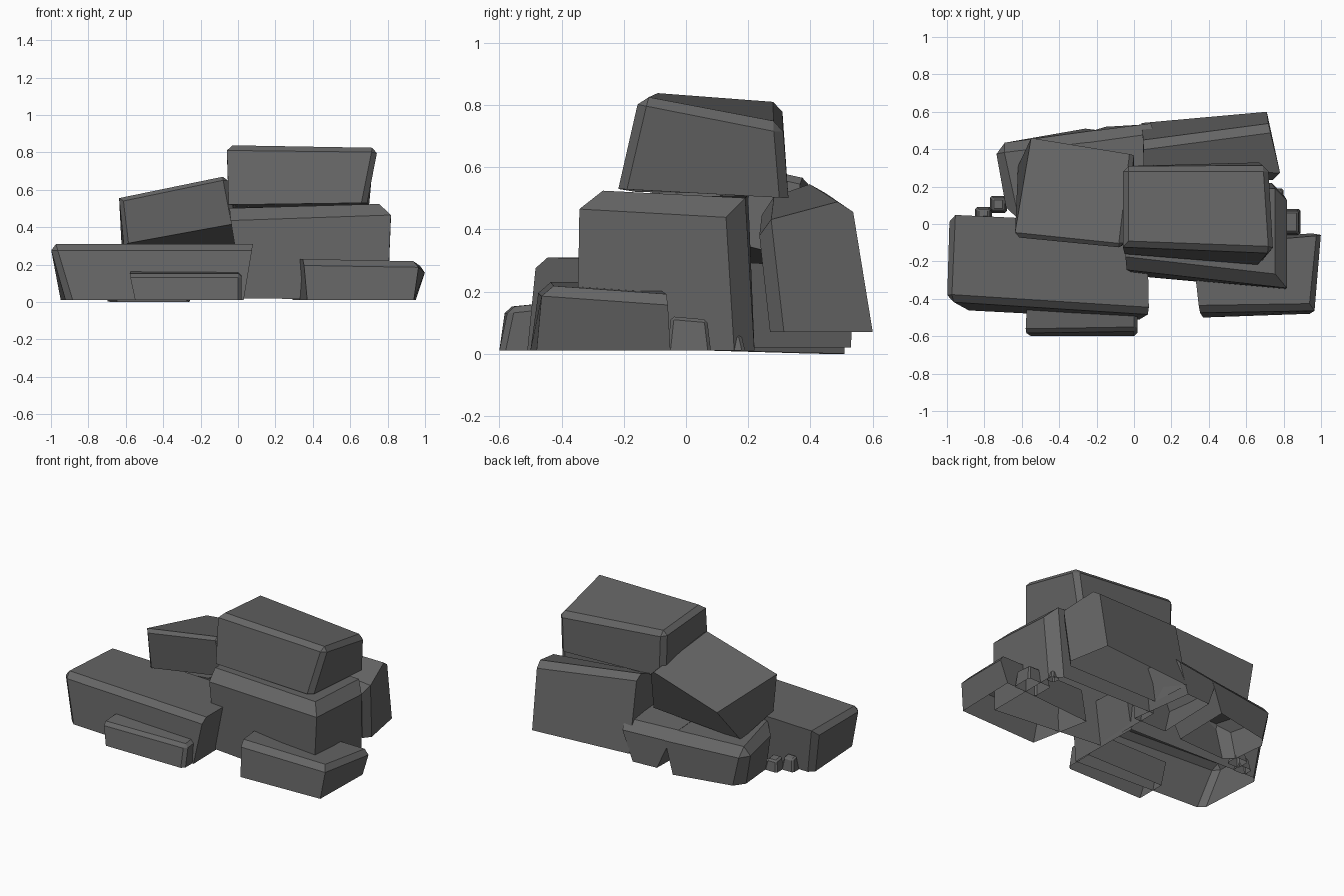
import bpy, bmesh

if "Cube" in bpy.data.objects:
    bpy.data.objects.remove(bpy.data.objects["Cube"])

stone = bpy.data.materials.new("dark grey stone")
stone.diffuse_color = (0.13, 0.13, 0.13, 1)
stone.use_nodes = True
stone.node_tree.nodes["Principled BSDF"].inputs["Base Color"].default_value = stone.diffuse_color


def rock(name, bottom, top, bevel=0.03, rims=(0, 1, 2, 3), posts=(0, 1, 2, 3),
         closed=False):
    """Chipped block from 4 bottom and 4 top corners
    (front left, front right, back right, back left).
    rims: chipped top edges (front, right, back, left); posts: chipped uprights."""
    bm = bmesh.new()
    b = [bm.verts.new(p) for p in bottom]
    t = [bm.verts.new(p) for p in top]
    bm.faces.new(t)
    base = bm.faces.new(b[::-1])
    for i in range(4):
        j = (i + 1) % 4
        bm.faces.new((b[i], b[j], t[j], t[i]))
    bmesh.ops.recalc_face_normals(bm, faces=bm.faces)
    if not closed:  # undersides are left open
        bmesh.ops.delete(bm, geom=[base], context='FACES_ONLY')
    edges = [bm.edges.get((t[i], t[(i + 1) % 4])) for i in rims]
    edges += [bm.edges.get((b[i], t[i])) for i in posts]
    bmesh.ops.bevel(bm, geom=edges, offset=bevel, segments=1,
                    affect='EDGES', clamp_overlap=True)
    me = bpy.data.meshes.new(name)
    bm.to_mesh(me)
    bm.free()
    me.materials.append(stone)
    ob = bpy.data.objects.new(name, me)
    bpy.context.collection.objects.link(ob)
    return ob


def pebble(name, x0, x1, y0, y1, h):
    s = 0.012
    rock(name, [(x0, y0, .01), (x1, y0, .01), (x1, y1, .01), (x0, y1, .01)],
         [(x0 + s, y0 + s, h), (x1 - s, y0 + s, h),
          (x1 - s, y1 - s, h - .01), (x0 + s, y1 - s, h - .01)], 0.01)


# lower ring of slabs
rock("left_slab",
     [(-.92, -.46, .01), (.03, -.51, .01), (.02, .0, .01), (-.95, .03, .01)],
     [(-1.01, -.41, .31), (.08, -.48, .31), (.07, .0, .30), (-.99, .05, .30)],
     .035, rims=(0, 3), posts=(0, 3))
rock("front_plate",
     [(-.55, -.60, .01), (.02, -.60, .01), (.02, -.40, .01), (-.55, -.40, .01)],
     [(-.58, -.58, .15), (.02, -.57, .15), (.02, -.38, .17), (-.57, -.38, .17)],
     .02, rims=(0, 1), posts=(1,))
rock("right_front_slab",
     [(.37, -.50, .01), (.94, -.48, .01), (.95, -.05, .01), (.29, -.10, .01)],
     [(.35, -.47, .23), (.97, -.46, .22), (1.01, -.06, .19), (.31, -.12, .23)],
     .035, rims=(0, 1), posts=())
rock("back_left_slab",
     [(-.68, .08, .01), (-.28, .10, .01), (-.26, .51, .0), (-.70, .42, .0)],
     [(-.67, .02, .27), (-.18, .06, .29), (-.18, .50, .26), (-.76, .43, .25)],
     .055, rims=(2, 3), posts=(0, 3))
rock("back_middle_slab",
     [(-.16, .10, .02), (.08, .10, .02), (.02, .53, .02), (-.15, .52, .02)],
     [(-.25, .06, .29), (.10, .10, .30), (.11, .54, .27), (-.25, .49, .26)],
     .055, rims=(2,), posts=())

# large middle blocks
rock("middle_block",
     [(.03, -.28, .02), (.80, -.35, .01), (.80, .22, .01), (.03, .22, .02)],
     [(-.05, -.24, .50), (.82, -.34, .53), (.82, .19, .50), (-.02, .20, .51)],
     .065, rims=(0, 1), posts=(2,))
rock("back_right_block",
     [(.06, .27, .07), (.77, .27, .07), (.71, .60, .07), (.04, .54, .07)],
     [(.05, .24, .49), (.79, .23, .42), (.72, .53, .50), (.05, .44, .56)],
     .045, rims=(0, 2), posts=(1,))

# upper blocks
rock("tilted_block",
     [(-.61, -.07, .31), (-.01, -.10, .42), (.0, .34, .31), (-.62, .31, .25)],
     [(-.64, -.07, .56), (-.06, -.13, .68), (.0, .37, .57), (-.55, .46, .47)],
     .025, rims=(0, 1), posts=(0, 1), closed=True)
rock("top_block",
     [(-.05, -.16, .52), (.69, -.22, .53), (.70, .33, .50), (-.05, .31, .51)],
     [(-.06, -.12, .84), (.75, -.15, .83), (.72, .31, .74), (-.06, .31, .81)],
     .03, posts=(1, 2, 3), closed=True)

# small stones at the sides
pebble("right_stone", .72, .89, -.06, .08, .12)
pebble("right_small_stone", .74, .80, .13, .19, .07)
pebble("left_stone", -.85, -.76, .02, .09, .10)
pebble("left_small_stone", -.77, -.68, .06, .15, .09)
